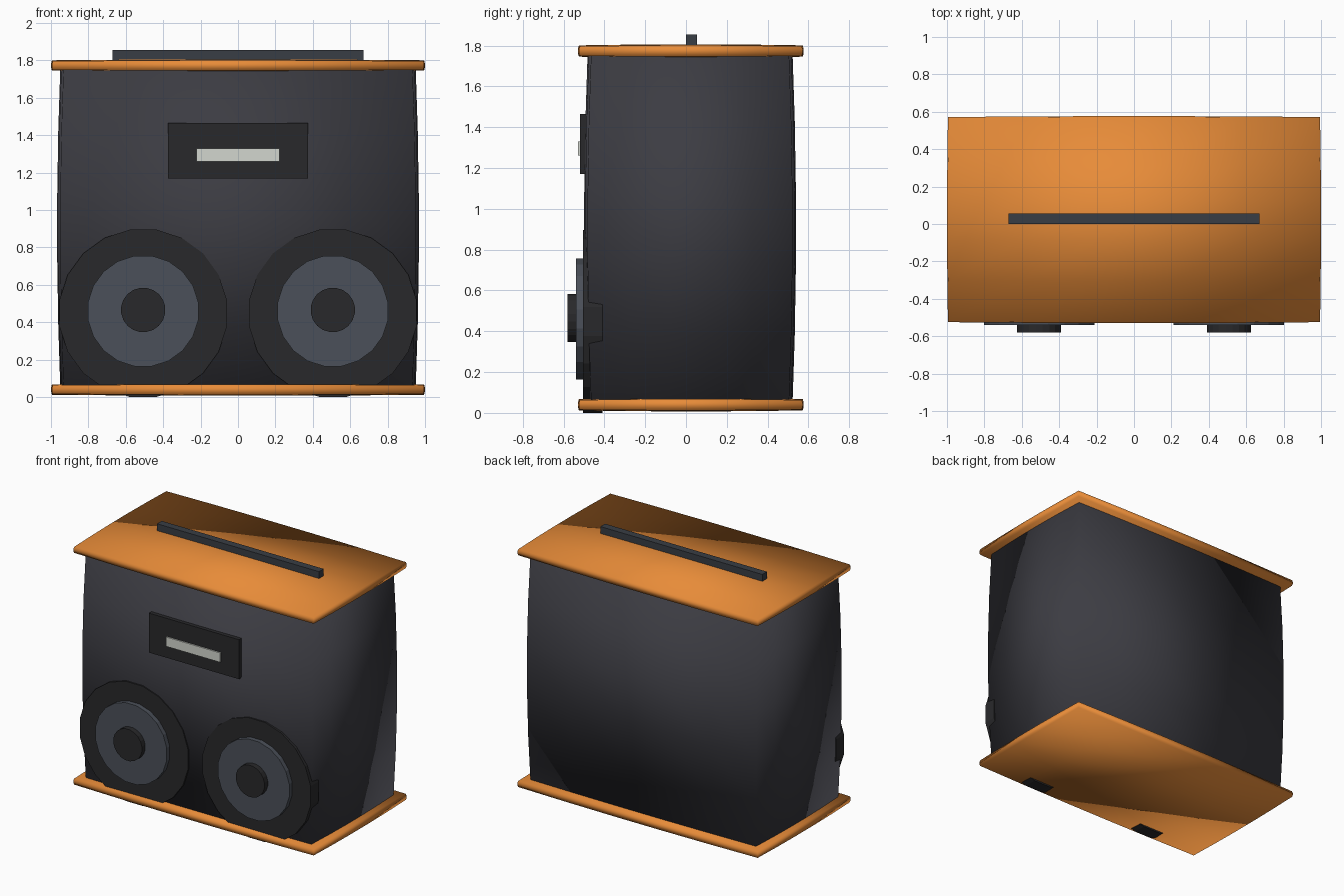
import bpy, bmesh, math
from mathutils import Vector

if "Cube" in bpy.data.objects:
    bpy.data.objects.remove(bpy.data.objects["Cube"])


def paint(obj, name, rgb):
    mat = bpy.data.materials.get(name) or bpy.data.materials.new(name)
    mat.diffuse_color = (*rgb, 1)
    mat.use_nodes = True
    mat.node_tree.nodes["Principled BSDF"].inputs["Base Color"].default_value = mat.diffuse_color
    obj.data.materials.append(mat)


def finish(bm, name, mat):
    mesh = bpy.data.meshes.new(name)
    bm.to_mesh(mesh)
    bm.free()
    obj = bpy.data.objects.new(name, mesh)
    bpy.context.collection.objects.link(obj)
    paint(obj, *mat)
    return obj


def box(name, lo, hi, mat):
    """Plain flat-sided box between two corners."""
    lo, hi = Vector(lo), Vector(hi)
    bm = bmesh.new()
    bmesh.ops.create_cube(bm, size=1)
    for v in bm.verts:
        v.co = (lo + hi) / 2 + v.co * (hi - lo)
    return finish(bm, name, mat)


def soft_box(name, lo, hi, bulge, mat):
    """Box whose faces swell towards the middle, with soft rounded shading."""
    lo, hi = Vector(lo), Vector(hi)
    mid, half = (lo + hi) / 2, (hi - lo) / 2
    bm = bmesh.new()
    bmesh.ops.create_cube(bm, size=2)
    bmesh.ops.subdivide_edges(bm, edges=bm.edges[:], cuts=4, use_grid_fill=True)
    normals = []
    for v in bm.verts:
        u = v.co.copy()
        normals.append(u.normalized())
        for i in range(3):
            others = u.length_squared - u[i] ** 2
            v.co[i] = mid[i] + u[i] * (half[i] - bulge * others / 2)
    for f in bm.faces:
        f.smooth = True
    obj = finish(bm, name, mat)
    obj.data.normals_split_custom_set_from_vertices(normals)
    return obj


def disc(name, x, z, radius, front, back, mat):
    """Twenty-sided disc facing the front, with flats at top and sides."""
    bm = bmesh.new()
    bmesh.ops.create_cone(bm, cap_ends=True, segments=20, radius1=radius,
                          radius2=radius, depth=back - front)
    for v in bm.verts:
        a = math.atan2(v.co.y, v.co.x)
        # snap the ring so that flats sit on the axes
        a = (math.floor(a / math.radians(18) + 0.01) + 0.5) * math.radians(18)
        v.co = (x + radius * math.cos(a), (front + back) / 2 - v.co.z,
                z + radius * math.sin(a))
    bmesh.ops.recalc_face_normals(bm, faces=bm.faces[:])
    return finish(bm, name, mat)


ORANGE = ("orange", (0.80, 0.26, 0.04))
BODY = ("charcoal", (0.045, 0.045, 0.055))
BLACK = ("black", (0.022, 0.022, 0.024))
CONE = ("slate", (0.07, 0.08, 0.10))
HANDLE = ("handle_grey", (0.04, 0.047, 0.058))
LIGHT = ("light_grey", (0.65, 0.67, 0.62))

# cabinet and its two end plates
soft_box("cabinet", (-0.968, -0.50, 0.02), (0.968, 0.54, 1.79), 0.035, BODY)
soft_box("bottom_plate", (-1, -0.53, 0.007), (1, 0.577, 0.073), 0.01, ORANGE)
soft_box("top_plate", (-1, -0.53, 1.74), (1, 0.577, 1.806), 0.01, ORANGE)

# carrying bar on top
box("top_handle", (-0.67, 0.0, 1.78), (0.67, 0.055, 1.855), HANDLE)

# display panel with its light slot
box("display_panel", (-0.373, -0.52, 1.17), (0.373, -0.46, 1.465), BLACK)
box("display_slot", (-0.223, -0.53, 1.26), (0.223, -0.50, 1.33), LIGHT)

# pair of speakers: surround, cone and centre cap
for side, x in (("left", -0.507), ("right", 0.507)):
    disc(side + "_speaker_surround", x, 0.448, 0.453, -0.505, -0.41, BLACK)
    disc(side + "_speaker_cone", x, 0.46, 0.299, -0.54, -0.48, CONE)
    disc(side + "_speaker_cap", x, 0.466, 0.119, -0.58, -0.52, BLACK)
